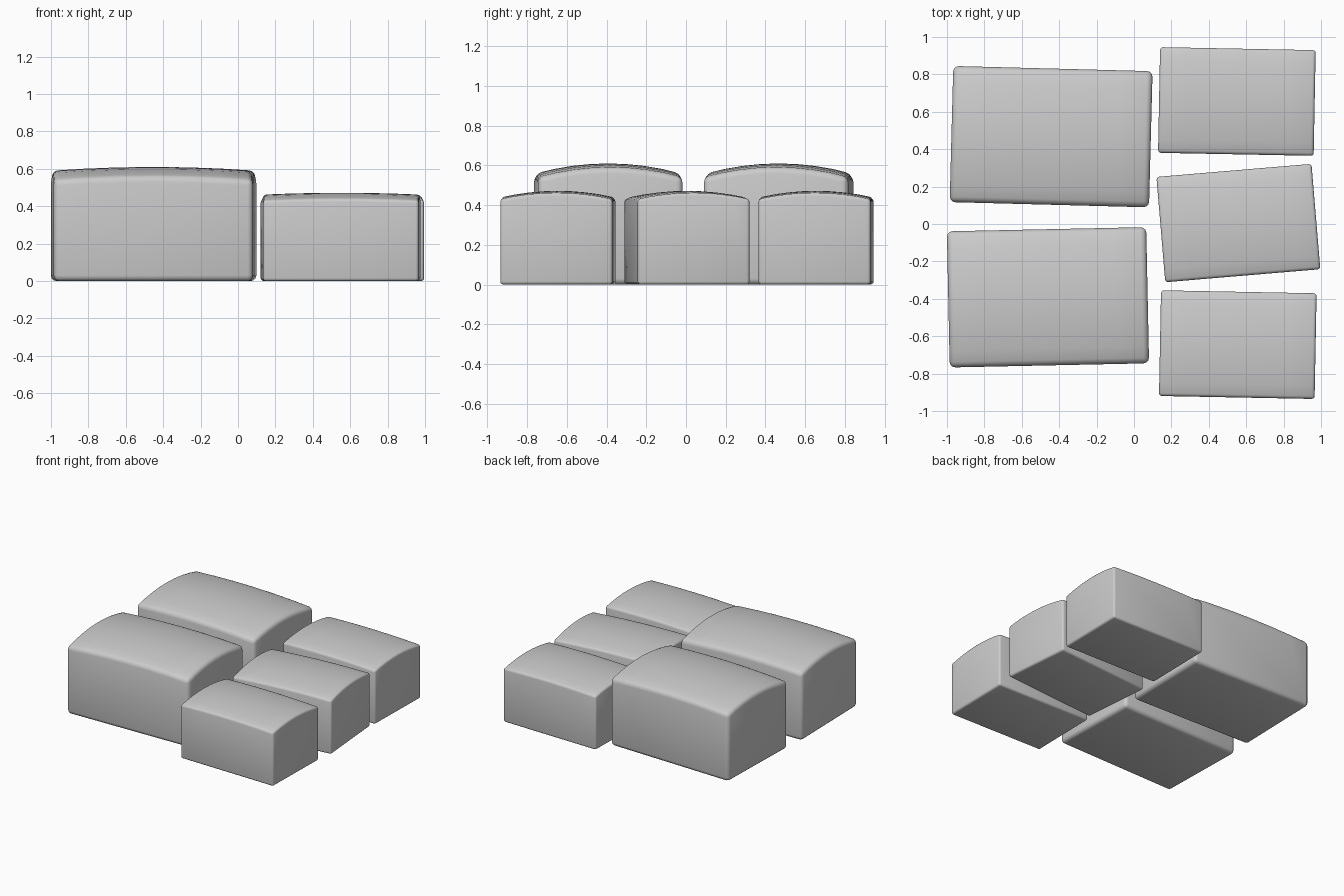
import bpy, bmesh, math

if "Cube" in bpy.data.objects:
    bpy.data.objects.remove(bpy.data.objects["Cube"])

stone = bpy.data.materials.new("stone_grey")
stone.diffuse_color = (0.6, 0.6, 0.6, 1)
stone.use_nodes = True
stone.node_tree.nodes["Principled BSDF"].inputs["Base Color"].default_value = stone.diffuse_color


def paving_block(name, x, y, angle, size, edge_z, crown_x, crown_y, radius, soft):
    """Rounded block whose top is gently crowned in both directions."""
    w, d = size
    nx, ny = 6, 8
    bm = bmesh.new()
    # top grid, curved
    bmesh.ops.create_grid(bm, x_segments=nx, y_segments=ny, size=1)
    for v in bm.verts:
        u, t = v.co.x, v.co.y
        v.co = (u * w / 2, t * d / 2,
                edge_z + crown_x * (1 - u * u) + crown_y * (1 - t * t))
    # walls dropped from the rim, closed by one bottom face
    rim = [e for e in bm.edges if e.is_boundary]
    out = bmesh.ops.extrude_edge_only(bm, edges=rim)["geom"]
    for v in out:
        if isinstance(v, bmesh.types.BMVert):
            v.co.z = 0
    bmesh.ops.holes_fill(bm, edges=[e for e in bm.edges if e.is_boundary], sides=0)
    # merge the flat wall strips into single faces
    bmesh.ops.dissolve_limit(bm, angle_limit=math.radians(0.5), verts=bm.verts[:], edges=bm.edges[:])
    bmesh.ops.recalc_face_normals(bm, faces=bm.faces[:])
    # rounded edges
    sharp = [e for e in bm.edges if e.calc_face_angle(0) > math.radians(45)]
    bmesh.ops.bevel(bm, geom=sharp, offset=radius, segments=3, profile=0.5,
                    affect='EDGES', clamp_overlap=True)
    for f in bm.faces:
        f.smooth = True
    me = bpy.data.meshes.new(name)
    bm.to_mesh(me)
    bm.free()
    me.materials.append(stone)
    ob = bpy.data.objects.new(name, me)
    bpy.context.collection.objects.link(ob)
    ob.location = (x, y, 0)
    ob.rotation_euler.z = math.radians(angle)
    if not soft:
        bpy.context.view_layer.objects.active = ob
        ob.select_set(True)
        bpy.ops.object.shade_smooth_by_angle(angle=math.radians(30))
        ob.select_set(False)


# large blocks on the left
for name, x, y, a in (("large_block_back", -0.443, 0.467, -1.5),
                      ("large_block_front", -0.46, -0.392, 1.2)):
    paving_block(name, x, y, a, (1.066, 0.728), 0.54, 0.02, 0.05, 0.03, True)

# small blocks on the right
for name, x, y, a in (("small_block_back", 0.55, 0.655, -1.1),
                      ("small_block_middle", 0.558, 0.005, 4.8),
                      ("small_block_front", 0.555, -0.645, -1.1)):
    paving_block(name, x, y, a, (0.832, 0.565), 0.43, 0.01, 0.032, 0.016, False)
